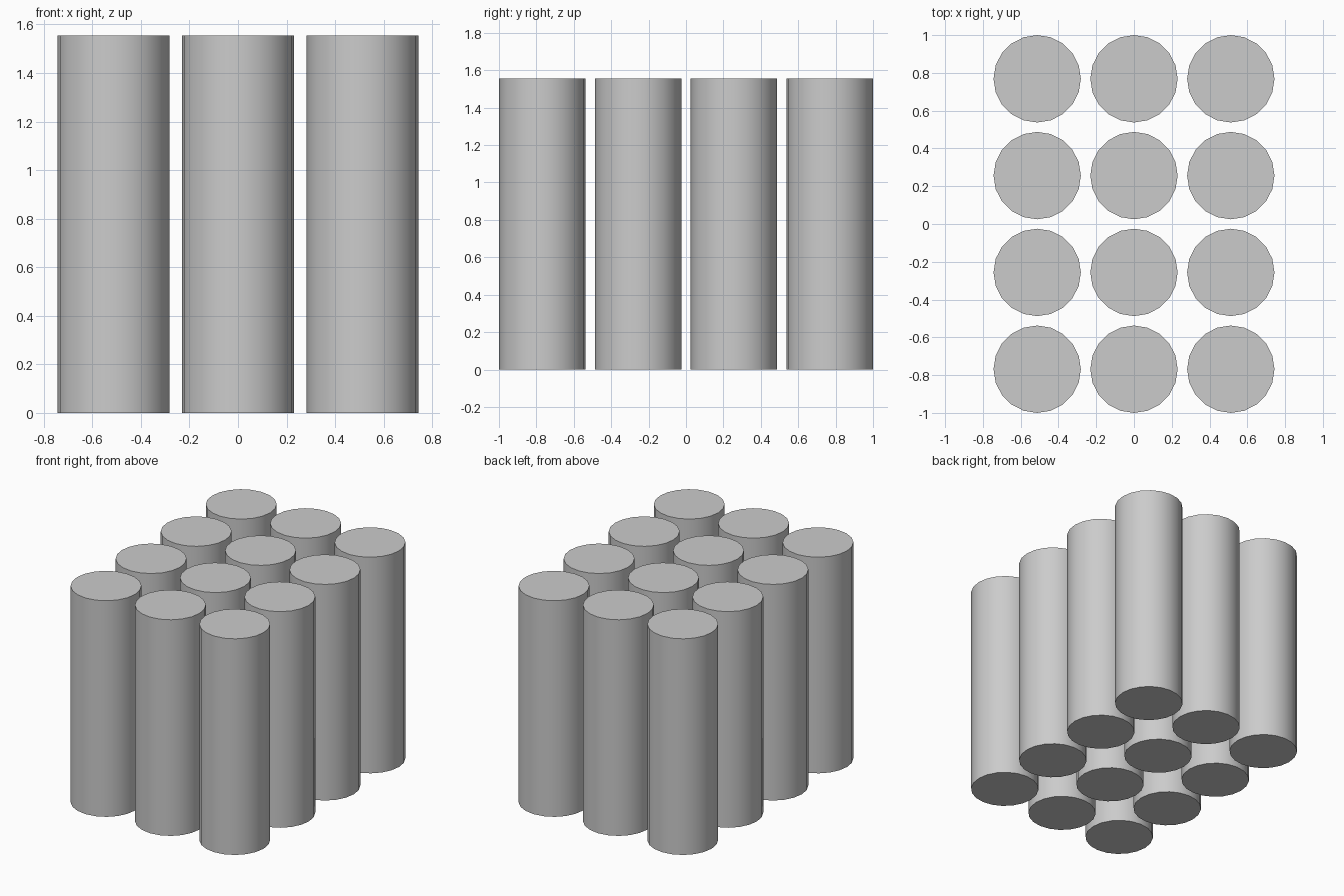
import bpy, math

if "Cube" in bpy.data.objects:
    bpy.data.objects.remove(bpy.data.objects["Cube"])

RADIUS, HEIGHT, PITCH, SIDES = 0.23125, 1.555, 0.5125, 20


def add_rod(name, x, y):
    # plain upright rod with flat caps and smooth sides
    bpy.ops.mesh.primitive_cylinder_add(vertices=SIDES, radius=RADIUS, depth=HEIGHT,
                                        location=(x, y, HEIGHT / 2),
                                        rotation=(0, 0, math.pi / 2))
    rod = bpy.context.object
    rod.name = name
    bpy.ops.object.shade_smooth_by_angle(angle=math.radians(40))


# grid of three columns by four rows
for row in range(4):
    for col in range(3):
        add_rod(f"rod_row{row + 1}_col{col + 1}", (col - 1) * PITCH, (row - 1.5) * PITCH)
